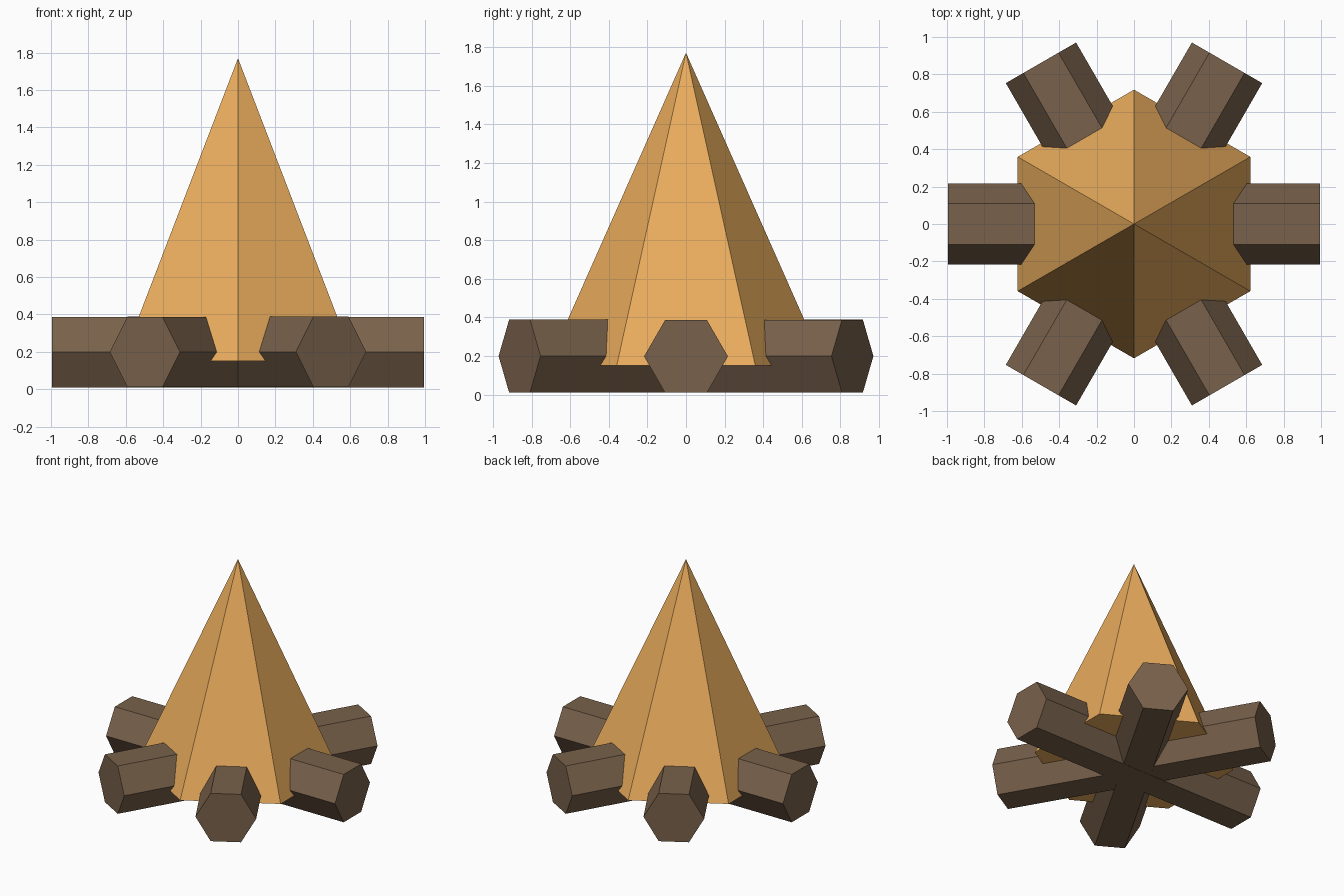
import bpy
from math import radians

if "Cube" in bpy.data.objects:
    bpy.data.objects.remove(bpy.data.objects["Cube"])


def material(name, rgb):
    m = bpy.data.materials.new(name)
    m.diffuse_color = (*rgb, 1)
    m.use_nodes = True
    m.node_tree.nodes["Principled BSDF"].inputs["Base Color"].default_value = m.diffuse_color
    return m


wood = material("wood", (0.19, 0.12, 0.07))
fire = material("fire", (0.83, 0.42, 0.11))

# Three crossed hexagonal logs, giving six visible ends
for i in range(3):
    bpy.ops.mesh.primitive_cylinder_add(
        vertices=6, radius=0.217, depth=1.99,
        location=(0, 0, 0.198 + 0.001 * i),
        rotation=(0, radians(90), radians(60 * i)))
    log = bpy.context.object
    log.name = f"log_{i + 1}"
    log.data.materials.append(wood)

# Six-sided flame rising from the middle of the logs
base, tip = 0.15, 1.77
bpy.ops.mesh.primitive_cone_add(
    vertices=6, radius1=0.718, radius2=0, depth=tip - base,
    location=(0, 0, (base + tip) / 2))
flame = bpy.context.object
flame.name = "flame"
flame.data.materials.append(fire)
